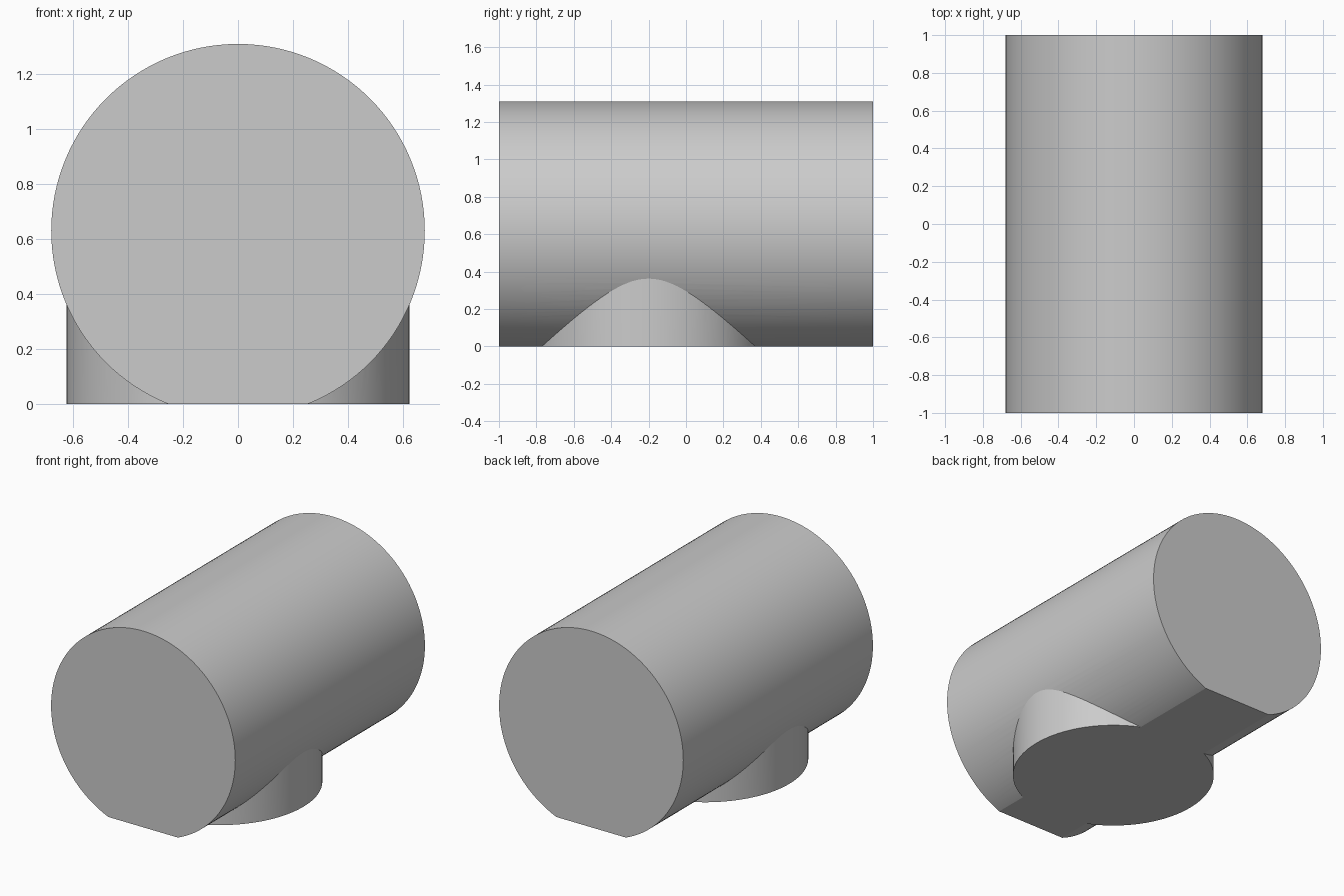
import bpy, bmesh, math
from mathutils import Matrix

if "Cube" in bpy.data.objects:
    bpy.data.objects.remove(bpy.data.objects["Cube"], do_unlink=True)

grey = bpy.data.materials.new("light_grey")
grey.use_nodes = True
colour = (0.6, 0.6, 0.6, 1)
grey.diffuse_color = colour
grey.node_tree.nodes["Principled BSDF"].inputs["Base Color"].default_value = colour


def cylinder(name, radius, length, matrix):
    bm = bmesh.new()
    bmesh.ops.create_cone(bm, cap_ends=True, segments=128, radius1=radius,
                          radius2=radius, depth=length, matrix=matrix)
    mesh = bpy.data.meshes.new(name)
    bm.to_mesh(mesh)
    bm.free()
    mesh.materials.append(grey)
    obj = bpy.data.objects.new(name, mesh)
    bpy.context.collection.objects.link(obj)
    return obj


# Horizontal barrel and the upright round foot under it
barrel = cylinder("barrel_with_foot", 0.68, 2.0,
                  Matrix.Translation((0, 0, 0.63)) @ Matrix.Rotation(math.pi / 2, 4, "X"))
foot = cylinder("foot_helper", 0.625, 0.8, Matrix.Translation((0, -0.2, 0.2)))

# Fuse the two into one solid
union = barrel.modifiers.new("union", "BOOLEAN")
union.operation = "UNION"
union.solver = "EXACT"
union.object = foot
bpy.context.view_layer.update()
evaluated = barrel.evaluated_get(bpy.context.evaluated_depsgraph_get())
bm = bmesh.new()
bm.from_mesh(evaluated.to_mesh())
evaluated.to_mesh_clear()
barrel.modifiers.clear()
bpy.data.objects.remove(foot, do_unlink=True)

# Slice the underside flat at ground level and close it
cut = bmesh.ops.bisect_plane(bm, geom=bm.verts[:] + bm.edges[:] + bm.faces[:],
                             plane_co=(0, 0, 0), plane_no=(0, 0, 1), clear_inner=True)
rim = [e for e in bm.edges if e.is_boundary]
bmesh.ops.contextual_create(bm, geom=rim)
bmesh.ops.recalc_face_normals(bm, faces=bm.faces[:])
for face in bm.faces:
    face.material_index = 0
bm.to_mesh(barrel.data)
bm.free()

# Smooth the curved walls, keep rims and the junction crisp
bpy.ops.object.select_all(action="DESELECT")
barrel.select_set(True)
bpy.context.view_layer.objects.active = barrel
bpy.ops.object.shade_smooth_by_angle(angle=math.radians(20))
